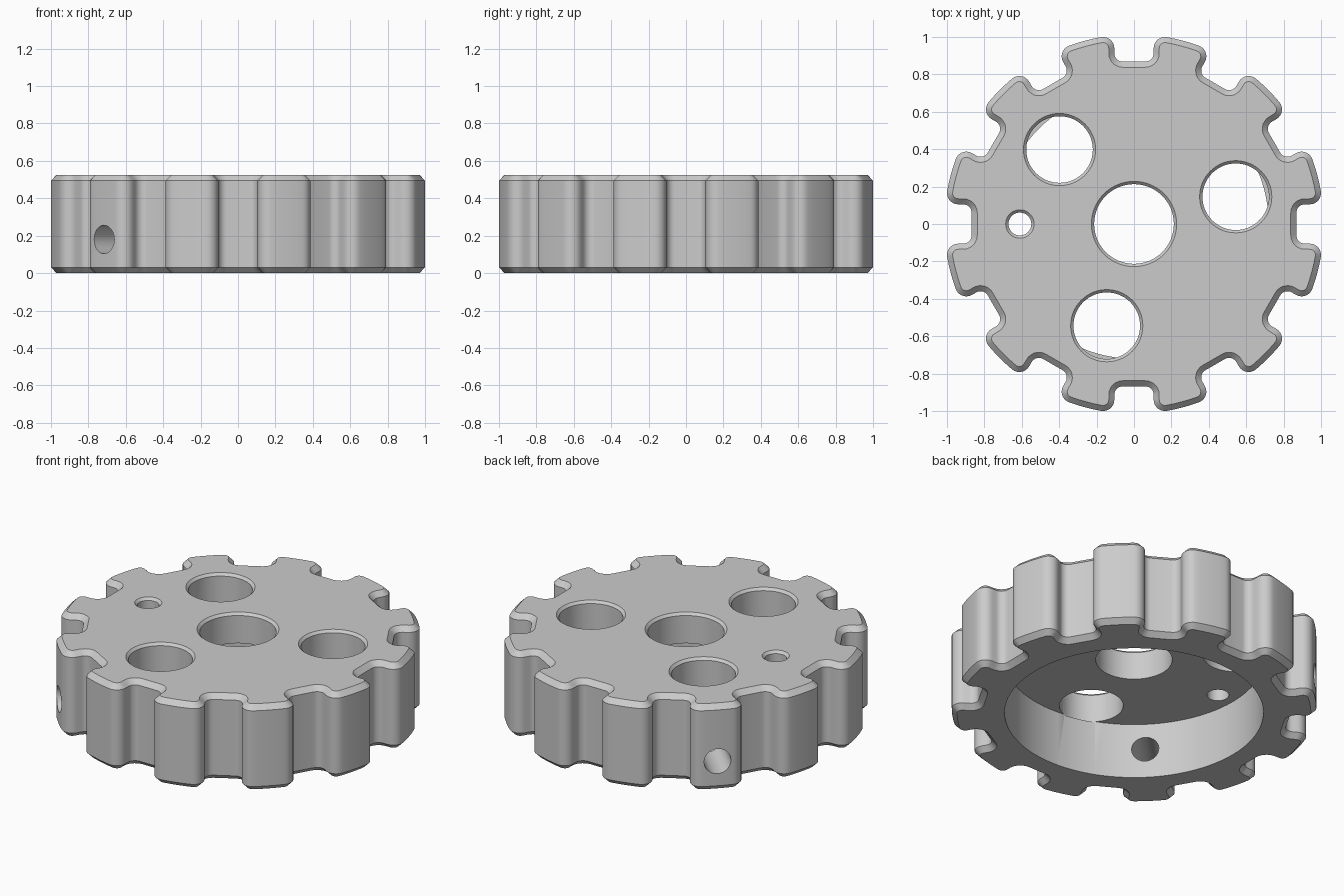
import bpy, bmesh, math
from math import sin, cos, radians, pi
from mathutils import Vector, Matrix

default = bpy.data.objects.get("Cube")
if default:
    bpy.data.objects.remove(default)

HEIGHT = 0.525
CHAMFER = 0.03
TEETH = 12
CEILING = 0.34

# Single grey material
grey = bpy.data.materials.new("plain_grey")
grey.use_nodes = True
grey.diffuse_color = (0.6, 0.6, 0.6, 1)
grey.node_tree.nodes["Principled BSDF"].inputs["Base Color"].default_value = (0.6, 0.6, 0.6, 1)


def loft(name, rings, matrix=Matrix()):
    """Closed solid through (outline, z) rings with equal point counts."""
    bm = bmesh.new()
    loops = [[bm.verts.new((p[0], p[1], z)) for p in outline] for outline, z in rings]
    n = len(loops[0])
    for low, high in zip(loops, loops[1:]):
        for i in range(n):
            j = (i + 1) % n
            bm.faces.new((low[i], low[j], high[j], high[i]))
    bm.faces.new(loops[0][::-1])
    bm.faces.new(loops[-1])
    mesh = bpy.data.meshes.new(name)
    bm.to_mesh(mesh)
    bm.free()
    mesh.materials.append(grey)
    obj = bpy.data.objects.new(name, mesh)
    obj.matrix_world = matrix
    bpy.context.collection.objects.link(obj)
    return obj


def circle(r, x=0, y=0, n=64):
    return [(x + r * cos(2 * pi * i / n), y + r * sin(2 * pi * i / n)) for i in range(n)]


def arc(cx, cy, r, start, end, steps=7):
    angles = [radians(start + (end - start) * i / steps) for i in range(steps + 1)]
    return [(cx + r * cos(a), cy + r * sin(a)) for a in angles]


def toothed_outline():
    # Half notch as (sideways, outward): floor, inner fillet, outer fillet, tooth tip
    cx, cy, r = 0.165, 0.94, 0.06
    lean = math.degrees(math.atan2(cx, cy))
    half = arc(0.06, 0.913, 0.045, -90, 0)
    half += arc(cx, cy, r, 180, 90 - lean)
    half += arc(0, 0, math.hypot(cx, cy) + r, 90 - lean, 75, 3)[1:]
    notch = [(-s, o) for s, o in reversed(half[:-1])] + half
    points = []
    for k in range(TEETH):
        a = 2 * pi * k / TEETH
        points += [Vector((o * cos(a) - s * sin(a), o * sin(a) + s * cos(a))) for s, o in notch]
    return points


def inset(points, d):
    result = []
    for i, p in enumerate(points):
        t = (points[(i + 1) % len(points)] - points[i - 1]).normalized()
        result.append(p - Vector((t.y, -t.x)) * d)
    return result


# Toothed body with chamfered rims
outer = toothed_outline()
rim = inset(outer, CHAMFER)
body = loft("toothed_disc", [(rim, 0), (outer, CHAMFER),
                             (outer, HEIGHT - CHAMFER), (rim, HEIGHT)])

# Hollow underside
cutters = [loft("cavity_cutter", [(circle(0.72, n=96), -0.1), (circle(0.72, n=96), CEILING)])]


# Holes through the top, each with a small chamfer
def top_hole(name, x, y, r, edge=0.015):
    sections = [(r, CEILING - 0.005), (r, HEIGHT - edge), (r + 2 * edge, HEIGHT + edge)]
    cutters.append(loft(name, [(circle(q, x, y), z) for q, z in sections]))


top_hole("centre_hole_cutter", 0, 0, 0.213)
top_hole("small_hole_cutter", -0.61, 0, 0.061)
for deg in (15, 135, 255):
    a = radians(deg)
    top_hole("large_hole_cutter", 0.563 * cos(a), 0.563 * sin(a), 0.178)

# Radial holes through two teeth
for deg in (135, 225):
    turn = (Matrix.Translation((0, 0, 0.18)) @ Matrix.Rotation(radians(deg), 4, "Z")
            @ Matrix.Rotation(pi / 2, 4, "Y"))
    cutters.append(loft("side_hole_cutter",
                        [(circle(0.076, n=40), 0.6), (circle(0.076, n=40), 1.2)], turn))

# Cut everything out of the body
bpy.ops.object.select_all(action="DESELECT")
bpy.context.view_layer.objects.active = body
body.select_set(True)
for cutter in cutters:
    cutter.hide_render = True
    mod = body.modifiers.new("cut", "BOOLEAN")
    mod.operation = "DIFFERENCE"
    mod.solver = "EXACT"
    mod.object = cutter
    bpy.ops.object.modifier_apply(modifier=mod.name)
    bpy.data.objects.remove(cutter)

bpy.ops.object.shade_smooth_by_angle(angle=radians(30))
